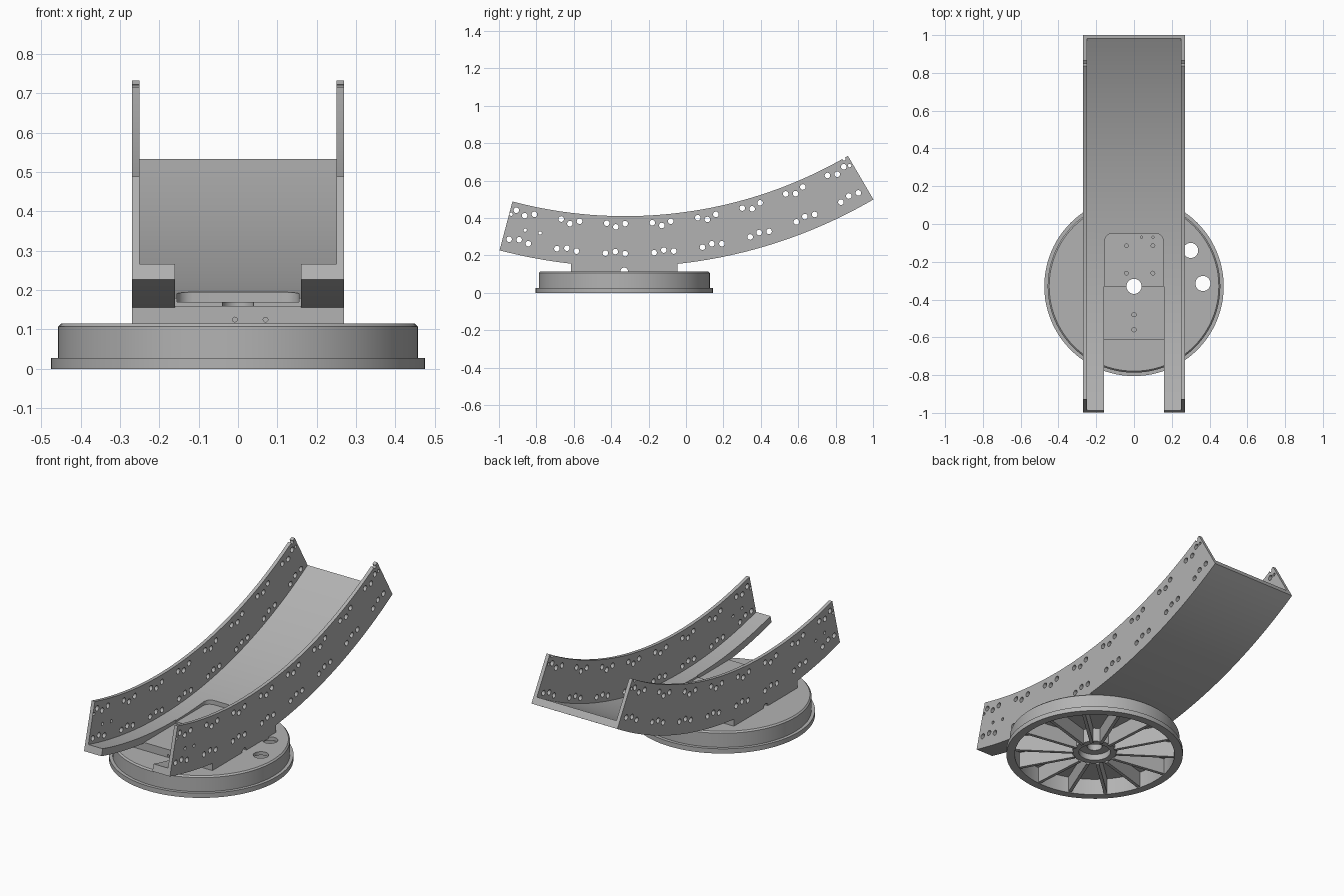
import bpy, bmesh, math
from mathutils import Matrix, Vector

if "Cube" in bpy.data.objects:
    bpy.data.objects.remove(bpy.data.objects["Cube"])

grey = bpy.data.materials.new("matte_grey")
grey.use_nodes = True
COLOUR = (0.45, 0.45, 0.45, 1)
grey.diffuse_color = COLOUR
grey.node_tree.nodes["Principled BSDF"].inputs["Base Color"].default_value = COLOUR

# Shared layout: arc centre (AY, AZ), arc radii, and base axis
AY, AZ = -0.325, 2.77
R_IN, R_FLOOR, R_OUT = 2.36, 2.59, 2.63
START, END = -14.8, 30.3
BASE_Y = -0.33


def finish(name, bm):
    bmesh.ops.recalc_face_normals(bm, faces=bm.faces)
    mesh = bpy.data.meshes.new(name)
    bm.to_mesh(mesh)
    bm.free()
    mesh.materials.append(grey)
    obj = bpy.data.objects.new(name, mesh)
    bpy.context.collection.objects.link(obj)
    return obj


def select(obj):
    bpy.ops.object.select_all(action='DESELECT')
    obj.select_set(True)
    bpy.context.view_layer.objects.active = obj


def smooth(obj):
    select(obj)
    bpy.ops.object.shade_smooth_by_angle(angle=math.radians(30))


def extrude(bm, points, direction):
    face = bm.faces.new([bm.verts.new(p) for p in points])
    top = bmesh.ops.extrude_face_region(bm, geom=[face])["geom"]
    moved = [v for v in top if isinstance(v, bmesh.types.BMVert)]
    bmesh.ops.translate(bm, verts=moved, vec=direction)


def box(bm, low, high):
    (x0, y0, z0), (x1, y1, z1) = low, high
    base = [(x0, y0, z0), (x1, y0, z0), (x1, y1, z0), (x0, y1, z0)]
    extrude(bm, base, (0, 0, z1 - z0))


def rod(bm, centre, radius, length, axis='Z', sides=20):
    turn = {'X': Matrix.Rotation(math.pi / 2, 4, 'Y'),
            'Y': Matrix.Rotation(math.pi / 2, 4, 'X'),
            'Z': Matrix.Identity(4)}[axis]
    bmesh.ops.create_cone(bm, cap_ends=True, segments=sides, radius1=radius,
                          radius2=radius, depth=length,
                          matrix=Matrix.Translation(centre) @ turn)


def cut(obj, bm):
    cutter = finish("cutter", bm)
    cutter.hide_render = True
    mod = obj.modifiers.new("cut", 'BOOLEAN')
    mod.operation, mod.solver, mod.object = 'DIFFERENCE', 'EXACT', cutter
    select(obj)
    bpy.ops.object.modifier_apply(modifier=mod.name)
    bpy.data.objects.remove(cutter)


def on_arc(radius, degrees, x=0.0):
    a = math.radians(degrees)
    return Vector((x, AY + radius * math.sin(a), AZ - radius * math.cos(a)))


def arc_strip(name, inner, outer, x0, x1, steps=48):
    angles = [START + (END - START) * i / steps for i in range(steps + 1)]
    ring = [on_arc(inner, a, x0) for a in angles]
    ring += [on_arc(outer, a, x0) for a in reversed(angles)]
    bm = bmesh.new()
    extrude(bm, ring, (x1 - x0, 0, 0))
    return finish(name, bm)


# Side walls with groups of three holes in two rows
for side, name in ((1, "left_wall"), (-1, "right_wall")):
    wall = arc_strip(name, R_IN, R_OUT, side * 0.25, side * 0.27)
    bm = bmesh.new()
    x = side * 0.26
    for k in range(8):
        mid = -12.85 + 5.83 * k
        for offset in (-1.18, 0, 1.18):
            lift = 0 if offset else 1
            rod(bm, on_arc(2.40 + 0.018 * lift, mid + offset, x), 0.015, 0.1, 'X')
            rod(bm, on_arc(2.56 - 0.01 * lift, mid + offset, x), 0.015, 0.1, 'X')
    for y, z in ((-0.935, 0.42), (-0.86, 0.335), (-0.78, 0.32), (0.845, 0.715), (0.875, 0.68)):
        rod(bm, (x, y, z), 0.009, 0.1, 'X')
    cut(wall, bm)
    smooth(wall)

# Curved floor with an open front slot
floor = arc_strip("curved_floor", R_FLOOR, R_OUT, -0.25, 0.25)
bm = bmesh.new()
box(bm, (-0.16, -1.2, 0), (0.16, BASE_Y, 1))
cut(floor, bm)

# Flat pocket with rounded back corners, sunk into the floor behind the slot
pocket = [(-0.155, BASE_Y - 0.01, 0.17), (0.155, BASE_Y - 0.01, 0.17)]
for cx, first in ((0.115, 0), (-0.115, 90)):
    for step in range(7):
        a = math.radians(first + step * 15)
        pocket.append((cx + 0.04 * math.cos(a), -0.09 + 0.04 * math.sin(a), 0.17))
bm = bmesh.new()
extrude(bm, pocket, (0, 0, 0.3))
cut(floor, bm)

# Mounting block under the floor
bm = bmesh.new()
box(bm, (-0.27, -0.615, 0.105), (0.27, -0.045, 0.16))
block = finish("mounting_block", bm)

# Centre bore, pocket screw holes, cross channel and front sockets
for part in (floor, block):
    bm = bmesh.new()
    rod(bm, (0, BASE_Y, 0.15), 0.04, 0.3, sides=32)
    for x in (-0.04, 0.1):
        for y in (-0.115, -0.26):
            rod(bm, (x, y, 0.18), 0.01, 0.08)
    for x in (0.04, 0.1):
        rod(bm, (x, -0.07, 0.18), 0.006, 0.08)
    cut(part, bm)
bm = bmesh.new()
rod(bm, (0, BASE_Y, 0.115), 0.02, 0.7, 'X')
cut(block, bm)
bm = bmesh.new()
for y in (-0.48, -0.56):
    rod(bm, (0, y, 0.16), 0.011, 0.06)
for x in (-0.008, 0.07):
    rod(bm, (x, -0.615, 0.125), 0.006, 0.06, 'Y')
cut(block, bm)
smooth(floor)
smooth(block)

# Round hollow base: lathed shell with flange, rim wall, top plate and hub
profile = [(0.475, 0), (0.475, 0.027), (0.457, 0.027), (0.457, 0.107), (0.449, 0.115),
           (0.04, 0.115), (0.04, 0.05), (0.085, 0.05), (0.085, 0.015), (0.12, 0.015),
           (0.12, 0.095), (0.43, 0.095), (0.43, 0)]
bm = bmesh.new()
verts = [bm.verts.new((r, 0, z)) for r, z in profile]
edges = [bm.edges.new((verts[i - 1], verts[i])) for i in range(len(verts))]
bmesh.ops.spin(bm, geom=verts + edges, cent=(0, 0, 0), axis=(0, 0, 1),
               angle=math.tau, steps=96, use_merge=True)
bmesh.ops.remove_doubles(bm, verts=bm.verts, dist=0.0001)
bmesh.ops.translate(bm, verts=bm.verts, vec=(0, BASE_Y, 0))
base = finish("round_base", bm)
bm = bmesh.new()
for x, y in ((0.3, -0.14), (0.365, -0.315)):
    rod(bm, (x, y, 0.1), 0.04, 0.1, sides=32)
cut(base, bm)
smooth(base)

# Radial ribs under the base
RIBS = 14
bm = bmesh.new()
for i in range(RIBS):
    before = len(bm.verts)
    box(bm, (0.115, -0.009, 0.005), (0.435, 0.009, 0.1))
    bm.verts.ensure_lookup_table()
    bmesh.ops.rotate(bm, verts=bm.verts[before:], cent=(0, 0, 0),
                     matrix=Matrix.Rotation(math.tau * (i + 0.64) / RIBS, 3, 'Z'))
bmesh.ops.translate(bm, verts=bm.verts, vec=(0, BASE_Y, 0))
finish("base_ribs", bm)
